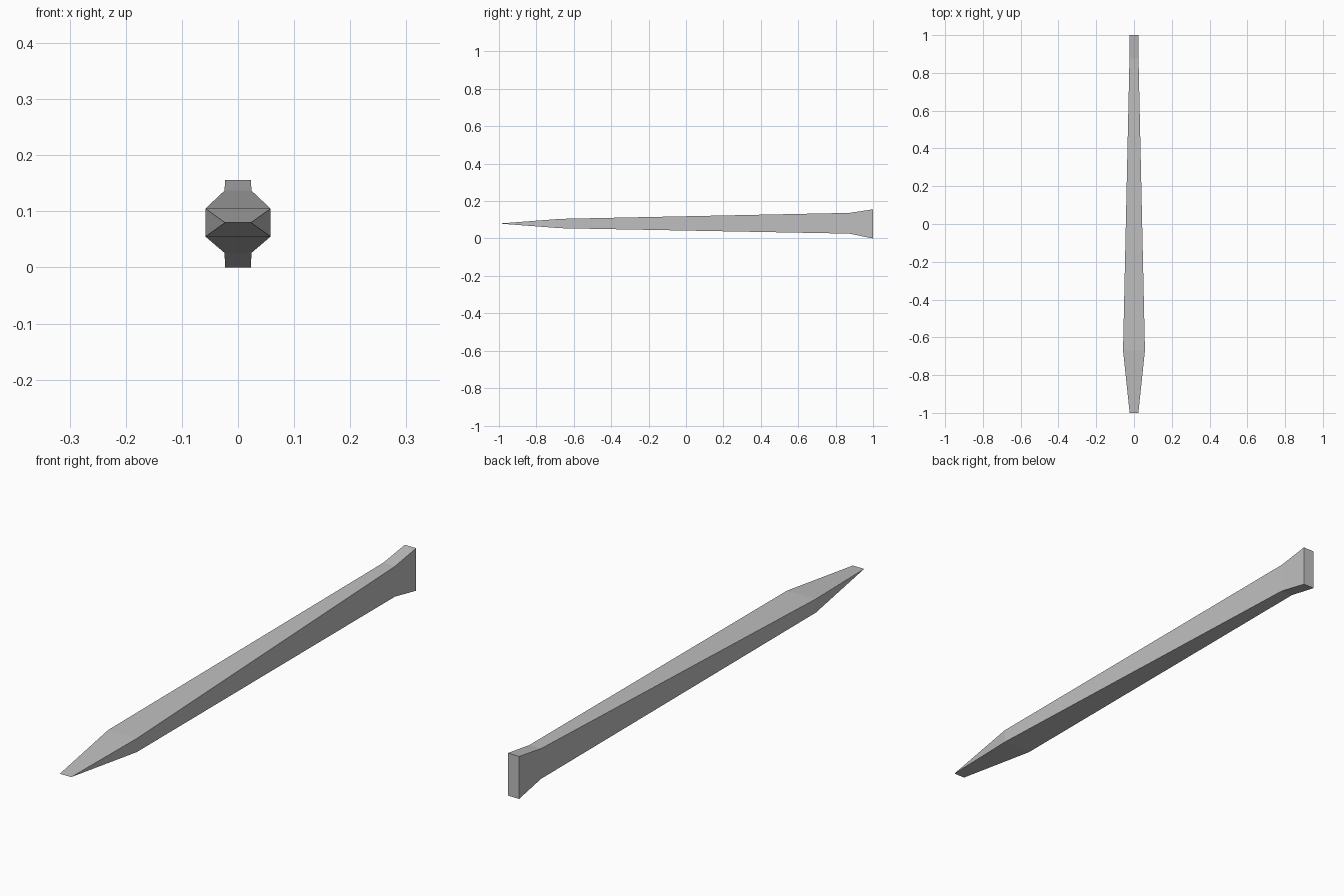
import bpy
import bmesh

if "Cube" in bpy.data.objects:
    bpy.data.objects.remove(bpy.data.objects["Cube"], do_unlink=True)

# Plain steel material
steel = bpy.data.materials.new("grey steel")
steel.use_nodes = True
colour = (0.52, 0.52, 0.52, 1)
steel.diffuse_color = colour
steel.node_tree.nodes["Principled BSDF"].inputs["Base Color"].default_value = colour

# Rectangular sections along the shaft: y, half width, bottom z, top z
sections = [
    (-1.0, 0.023, 0.08, 0.08),      # flat chisel edge
    (-0.67, 0.058, 0.055, 0.105),   # widest point
    (0.875, 0.024, 0.026, 0.137),   # neck
    (1.0, 0.023, 0.0, 0.156),       # flared butt
]

bm = bmesh.new()
rings = [[bm.verts.new(p) for p in ((-w, y, lo), (w, y, lo), (w, y, hi), (-w, y, hi))]
         for y, w, lo, hi in sections]

# Side walls between neighbouring sections, then the butt cap
for a, b in zip(rings, rings[1:]):
    for i in range(4):
        j = (i + 1) % 4
        bm.faces.new((a[i], a[j], b[j], b[i]))
bm.faces.new(rings[-1])

# Close the chisel edge to a single sharp line
bmesh.ops.remove_doubles(bm, verts=bm.verts, dist=0.0001)
bmesh.ops.recalc_face_normals(bm, faces=bm.faces)

mesh = bpy.data.meshes.new("tapered_spike")
bm.to_mesh(mesh)
bm.free()
mesh.materials.append(steel)
spike = bpy.data.objects.new("tapered_spike", mesh)
bpy.context.collection.objects.link(spike)
